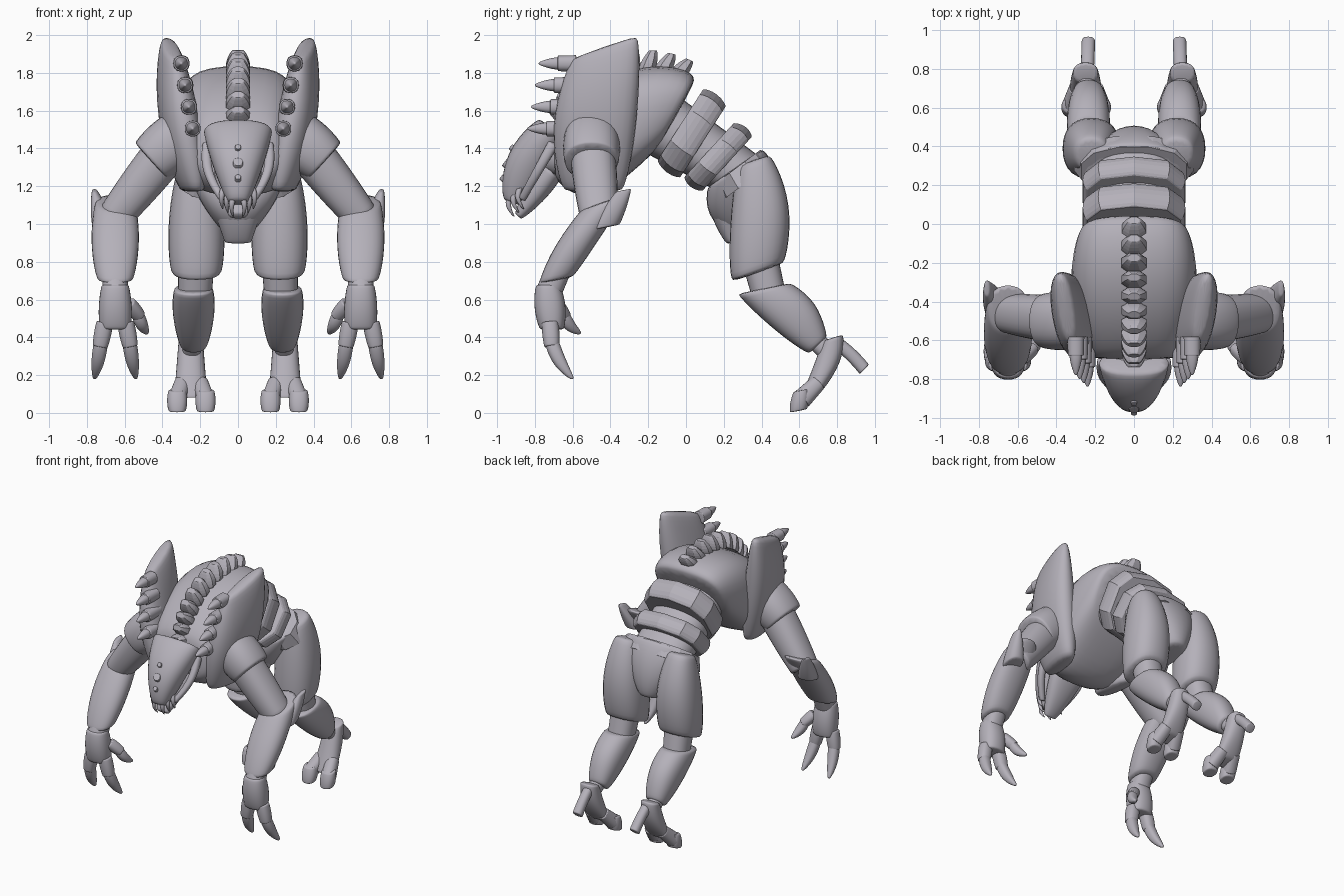
import bpy, bmesh, math
from mathutils import Vector

old = bpy.data.objects.get("Cube")
if old:
    bpy.data.objects.remove(old, do_unlink=True)

COLOR = (.46, .44, .49, 1)
mat = bpy.data.materials.new("grey_lilac")
mat.use_nodes = True
mat.diffuse_color = COLOR
mat.node_tree.nodes["Principled BSDF"].inputs["Base Color"].default_value = COLOR


def power(value, exponent):
    return math.copysign(abs(value) ** exponent, value)


def limb(name, start, end, size, end_size, swell=(0, 0), bow=(0, 0, 0), cut=None, cut_end=None,
         mirror=True, smooth=True, sides=14, boxy=.85):
    """Closed body from start to end. Sizes are half width and half depth,
    swell fattens the middle, bow bends it, cut is the depth direction of its sections."""
    start, end, bow = Vector(start), Vector(end), Vector(bow)
    along = (end - start).normalized()
    across = Vector((1, 0, 0))
    if cut is None:
        across = (across - along * along.x).normalized()
        cut = along.cross(across)
    first = Vector(cut).normalized()
    last = Vector(cut_end).normalized() if cut_end else first

    # Close pairs of sections at the ends keep the rims firm
    stations = (0, .03, .12, .3, .5, .7, .88, .97, 1)
    bm = bmesh.new()
    rings = []
    for t in stations:
        arch = math.sin(math.pi * t)
        middle = start.lerp(end, t) + bow * arch
        wide, deep = (a + (b - a) * t + s * arch ** .6 for a, b, s in zip(size, end_size, swell))
        depth_axis = first.lerp(last, t).normalized()
        ring = []
        for k in range(sides):
            angle = math.tau * (k + .5) / sides
            ring.append(bm.verts.new(middle + across * wide * power(math.cos(angle), boxy)
                                     + depth_axis * deep * power(math.sin(angle), boxy)))
        rings.append(ring)
    for lower, upper in zip(rings, rings[1:]):
        for k in range(sides):
            j = (k + 1) % sides
            bm.faces.new((lower[k], lower[j], upper[j], upper[k]))
    bm.faces.new(rings[0])
    bm.faces.new(rings[-1])
    bmesh.ops.recalc_face_normals(bm, faces=bm.faces[:])

    mesh = bpy.data.meshes.new(name)
    bm.to_mesh(mesh)
    bm.free()
    mesh.materials.append(mat)
    obj = bpy.data.objects.new(name, mesh)
    bpy.context.collection.objects.link(obj)
    if mirror:
        obj.modifiers.new("mirror", 'MIRROR').use_mirror_merge = False
    if smooth:
        obj.modifiers.new("round", 'SUBSURF').levels = 1
        mesh.shade_smooth()


# Trunk
limb("ribcage", (0, -.7, 1.39), (0, -.04, 1.59), size=(.2, .12), end_size=(.26, .18),
     swell=(.1, .2), cut=(0, 0, 1), cut_end=(0, .55, 1), mirror=False, sides=18, boxy=.66)
limb("waist_core", (0, -.15, 1.54), (0, .3, 1.25), size=(.22, .18), end_size=(.22, .15),
     cut=(0, .7, 1), cut_end=(0, 1, .7), mirror=False)

# Angular armour rings round the waist, turning as the back curves down
for i, name in enumerate(("upper_waist_band", "lower_waist_band")):
    middle = Vector((0, .03 + .14 * i, 1.48 - .125 * i))
    half = Vector((0, .06, -.045)) * (1 - .2 * i)
    turn = 1 - .17 * i
    rim = (.25, .22 - .03 * i)
    limb(name, middle - half, middle + half, size=rim, end_size=rim, swell=(.025, .025),
         cut=(0, math.cos(turn), math.sin(turn)), mirror=False, smooth=False, sides=10, boxy=.75)
limb("hip_belt", (0, .27, 1.3), (0, .32, 1.22), size=(.28, .16), end_size=(.32, .17),
     cut=(0, 1, .75), mirror=False, smooth=False, sides=12)

limb("pelvis", (0, .26, 1.3), (0, .36, .97), size=(.27, .17), end_size=(.08, .13),
     swell=(.03, .06), cut=(0, 1, .7), cut_end=(0, 1, .2), mirror=False)
limb("groin_plate", (0, .19, 1.2), (0, .25, .9), size=(.18, .08), end_size=(.07, .03),
     swell=(0, .03), cut=(0, 1, .2), mirror=False)

# Vertebrae on an elliptical arc over the back
COUNT = 11
for i in range(COUNT):
    angle = 3.1 - 1.95 * i / (COUNT - 1)
    outward = Vector((0, math.cos(angle), math.sin(angle)))
    backward = Vector((0, outward.z, -outward.y))
    root = Vector((0, -.22 + .46 * outward.y, 1.47 + .39 * outward.z))
    limb(f"vertebra_{i + 1}", root - outward * .04, root + outward * .06 + backward * .03,
         size=(.065, .045), end_size=(.03, .02), swell=(.015, .01), cut=backward,
         mirror=False, smooth=False, sides=8)

# Shoulder blades with horns in collars
limb("shoulder_plate", (.24, -.49, 1.17), (.355, -.43, 1.94), size=(.05, .15), end_size=(.035, .18),
     swell=(.065, .07), bow=(.015, -.02, 0), cut=(.15, 1, 0), cut_end=(.15, 1, .35))
for i in range(4):
    x, tip, z = .3 - .02 * i, -.78 - .02 * i, 1.85 - .115 * i
    limb(f"horn_collar_{i + 1}", (x, -.58, z), (x, tip + .1, z), size=(.045, .045), end_size=(.042, .042))
    limb(f"horn_{i + 1}", (x, tip + .13, z), (x, tip, z), size=(.033, .033), end_size=(.004, .004),
         swell=(.01, .01))

# Head
limb("neck", (0, -.5, 1.36), (0, -.74, 1.38), size=(.18, .16), end_size=(.14, .12), mirror=False)
limb("skull", (0, -.71, 1.5), (0, -.92, 1.11), size=(.185, .08), end_size=(.05, .04),
     swell=(.02, .055), bow=(0, -.03, .01), cut=(0, -1, 1), cut_end=(0, -1, .3), mirror=False)
limb("jaw", (0, -.71, 1.28), (0, -.89, 1.04), size=(.13, .06), end_size=(.045, .02),
     swell=(.01, .02), cut=(0, -1, .9), mirror=False)
limb("cheek_bar", (.16, -.7, 1.43), (.08, -.87, 1.13), size=(.03, .03), end_size=(.02, .02),
     bow=(.04, 0, 0))
for i, name in enumerate(("front_fang", "middle_fang", "rear_fang")):
    x, y, z = .022 + .027 * i, -.93 + .025 * i, 1.15 + .02 * i
    limb(name, (x, y, z), (x + .005, y + .02, z - .11), size=(.018, .018), end_size=(.003, .003),
         swell=(.004, .004), bow=(.01, -.02, 0), sides=8)
for name, y, z, radius in (("upper", -.92, 1.4, .022), ("centre", -.95, 1.32, .036), ("lower", -.97, 1.24, .022)):
    limb(name + "_brow_stud", (0, y + .03, z - .02), (0, y - .01, z + .01), size=(radius, radius),
         end_size=(radius * .7, radius * .7), mirror=False)

# Arms
limb("shoulder_cap", (.27, -.5, 1.5), (.46, -.5, 1.33), size=(.13, .13), end_size=(.13, .14),
     swell=(.02, .02))
limb("upper_arm", (.34, -.5, 1.43), (.66, -.46, 1.03), size=(.12, .12), end_size=(.09, .1),
     swell=(.01, .01))
limb("forearm", (.65, -.43, 1.12), (.65, -.69, .7), size=(.1, .13), end_size=(.09, .09),
     swell=(.035, .025), bow=(0, -.01, 0), cut=(0, 1, .35), cut_end=(0, 1, .2))
limb("elbow_guard", (.71, -.43, .98), (.76, -.33, 1.18), size=(.06, .08), end_size=(.012, .04),
     swell=(.01, .01), cut=(0, 1, .2))
limb("wrist", (.65, -.68, .75), (.65, -.73, .63), size=(.07, .07), end_size=(.07, .07))
limb("hand", (.65, -.73, .68), (.65, -.71, .44), size=(.07, .06), end_size=(.08, .06),
     swell=(.015, .025), cut=(0, 1, 0))


def digit(name, root, knuckle, tip, radius):
    """Rounded first joint and a hooked claw."""
    limb(name + "_joint", root, knuckle, size=(radius, radius), end_size=(radius * .9, radius * .9),
         swell=(.005, .005))
    limb(name + "_claw", Vector(knuckle).lerp(Vector(root), .2), tip, size=(radius * .8, radius * .8),
         end_size=(.006, .006), swell=(.014, .014), bow=(0, -.01, -.01))


for side, name in ((-1, "inner_finger"), (1, "outer_finger")):
    digit(name, (.65 + .055 * side, -.72, .48), (.65 + .08 * side, -.71, .35),
          (.65 + .11 * side, -.6, .18), radius=.044)
digit("thumb", (.58, -.69, .58), (.52, -.64, .51), (.48, -.56, .42), radius=.037)

# Legs
limb("thigh", (.22, .36, 1.34), (.22, .38, .74), size=(.08, .08), end_size=(.13, .14),
     swell=(.045, .06), bow=(0, .02, 0), cut=(0, 1, .35))
limb("knee", (.22, .39, .82), (.23, .45, .58), size=(.1, .1), end_size=(.09, .09))
limb("shin", (.235, .41, .66), (.235, .7, .355), size=(.1, .14), end_size=(.065, .06),
     swell=(.03, .035), bow=(0, .01, .01), cut=(0, 1, .2), cut_end=(0, 1, .9))
limb("ankle", (.235, .65, .42), (.25, .77, .3), size=(.055, .055), end_size=(.05, .05))
limb("foot", (.25, .78, .4), (.25, .66, .09), size=(.065, .05), end_size=(.09, .05),
     swell=(0, .03), bow=(0, .02, 0), cut=(0, 1, .3))
for side, name in ((-1, "inner_toe"), (1, "outer_toe")):
    x = .247 + .075 * side
    limb(name, (x - .03 * side, .7, .16), (x, .61, .07), size=(.045, .045), end_size=(.05, .055))
    limb(name + "_tip", (x, .61, .12), (x, .595, .01), size=(.045, .04), end_size=(.045, .045),
         swell=(.01, .01), cut=(0, 1, .2))
limb("heel_spur", (.24, .8, .37), (.235, .945, .23), size=(.035, .035), end_size=(.036, .036),
     bow=(0, .005, .005))
